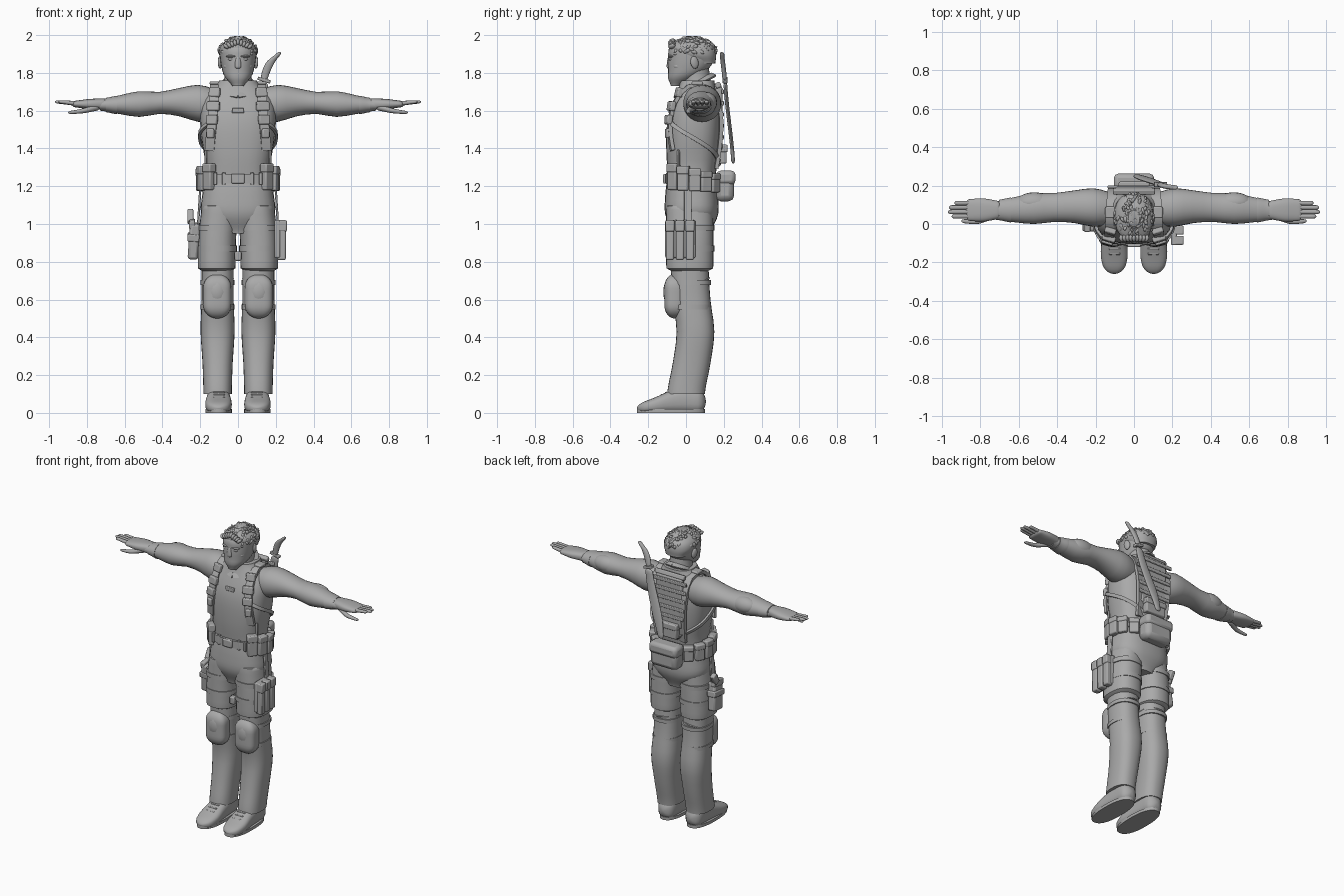
import bpy, bmesh, math, random
from mathutils import Vector, Matrix, Euler
from mathutils.bvhtree import BVHTree

random.seed(4)
default_cube = bpy.data.objects.get("Cube")
if default_cube:
    bpy.data.objects.remove(default_cube, do_unlink=True)

grey = bpy.data.materials.new("plain_grey")
grey.use_nodes = True
grey.diffuse_color = (.4, .4, .4, 1)
grey.node_tree.nodes["Principled BSDF"].inputs["Base Color"].default_value = grey.diffuse_color
SIDES = (("left", 1), ("right", -1))


def finish(name, bm, bevel=0, angle=50):
    bmesh.ops.recalc_face_normals(bm, faces=bm.faces)
    mesh = bpy.data.meshes.new(name)
    bm.to_mesh(mesh)
    bm.free()
    mesh.materials.append(grey)
    mesh.shade_smooth()
    mesh.set_sharp_from_angle(angle=math.radians(angle))
    obj = bpy.data.objects.new(name, mesh)
    bpy.context.scene.collection.objects.link(obj)
    if bevel:
        rounded = obj.modifiers.new("rounded", "BEVEL")
        rounded.width, rounded.segments = bevel, 2
    return obj


def sample(values, f):
    """Smooth curve through evenly spaced values; a plain number stays constant."""
    if not isinstance(values, tuple):
        return values
    last = len(values) - 1
    i = min(int(f * last), last - 1)
    t = f * last - i
    a, b, c, d = (values[max(0, min(last, i + k))] for k in (-1, 0, 1, 2))
    return b + t / 2 * (c - a + t * (2 * a - 5 * b + 4 * c - d + t * (3 * (b - c) + d - a)))


def bridge(bm, loops):
    for low, high in zip(loops, loops[1:]):
        for k in range(len(low)):
            bm.faces.new((low[k - 1], low[k], high[k], high[k - 1]))
    bm.faces.new(loops[0])
    bm.faces.new(loops[-1])


def loft(name, axis, span, u, v, wide, deep, side=1, power=2.4, dome=0, sides=28, steps=18):
    """Rounded tube along an axis; dome is the share of its length that closes at each end."""
    bm = bmesh.new()
    loops = []
    for step in range(steps + 1):
        f = (1 - math.cos(math.pi * step / steps)) / 2
        near = min(f, 1 - f)
        close = max(.1, math.sqrt(1 - (1 - near / dome) ** 2)) if near < dome else 1
        t = span[0] + f * (span[1] - span[0])
        loop = []
        for k in range(sides):
            c, d = math.cos(math.tau * k / sides), math.sin(math.tau * k / sides)
            p = sample(u, f) + close * sample(wide, f) * math.copysign(abs(c) ** (2 / power), c)
            q = sample(v, f) + close * sample(deep, f) * math.copysign(abs(d) ** (2 / power), d)
            x, y, z = {"x": (t, p, q), "y": (p, t, q), "z": (p, q, t)}[axis]
            loop.append(bm.verts.new((side * x, y, z)))
        loops.append(loop)
    bridge(bm, loops)
    return finish(name, bm)


def band(name, height, z, x, y, wide, deep, side=1, power=2.4):
    loft(name, "z", (z - height / 2, z + height / 2), x, y, wide, deep, side, power, steps=2)


def box(name, loc, size, rot=(0, 0, 0), bevel=.007):
    bm = bmesh.new()
    bmesh.ops.create_cube(bm, size=1)
    bm.transform(Matrix.LocRotScale(Vector(loc), Euler(rot), Vector(size)))
    finish(name, bm, bevel, 40)


def blobs(name, items, seg=16):
    """One object made of stretched balls: (location, radii, rotation)."""
    bm = bmesh.new()
    for loc, radii, rot in items:
        place = Matrix.LocRotScale(Vector(loc), Euler(rot), Vector(radii))
        bmesh.ops.create_uvsphere(bm, u_segments=seg, v_segments=seg // 2, radius=1, matrix=place)
    finish(name, bm, angle=80)


def ribbon(name, points, width, thick, centre):
    """Flat strap whose broad side faces away from a centre point."""
    bm = bmesh.new()
    loops = []
    for k, p in enumerate(points):
        along = (points[min(k + 1, len(points) - 1)] - points[max(k - 1, 0)]).normalized()
        across = along.cross(p - Vector(centre)).normalized()
        out = across.cross(along)
        loops.append([bm.verts.new(p + across * a * width / 2 + out * b * thick / 2)
                      for a, b in ((-1, -1), (1, -1), (1, 1), (-1, 1))])
    bridge(bm, loops)
    finish(name, bm, angle=40)


def pouch(name, degrees, z, height):
    """Flapped pouch on the belt, facing outward at the given heading."""
    a = math.radians(degrees)
    spot = Vector((.2 * math.cos(a), .03 + .15 * math.sin(a), z))
    turn = (0, 0, a + math.pi / 2)
    box(name, spot, (.06, .04, height), turn)
    box(name + "_flap", spot + Vector((0, 0, height / 3)), (.065, .047, height / 3), turn)


# Torso, with a way to find points on its surface
torso = loft("torso", "z", (1.2, 1.76), 0, (.03, .04, .06), (.17, .17, .19, .2, .19, .1),
             (.12, .14, .14, .09), power=2.6).data
skin = BVHTree.FromPolygons([v.co for v in torso.vertices], [p.vertices for p in torso.polygons])


def on_torso(start, heading, lift=.01):
    direction = Vector(heading).normalized()
    return skin.ray_cast(Vector(start), direction)[0] + direction * lift


# Trousers
loft("hips", "z", (.95, 1.25), 0, .03, (.09, .19, .19, .175), (.1, .14, .14, .13), power=2.6)
for name, s in SIDES:
    loft(name + "_thigh", "z", (.74, 1.12), (.113, .11, .09), .02, .1, .125, s, dome=.08)
    loft(name + "_shin", "z", (.1, .76), .108, (0, .03, .05, .03, .02), (.075, .08, .09, .085, .085), .1, s)
    blobs(name + "_trouser_folds", [((s * .11, .03, z), (.09, .1, .012), (tilt, s * tilt, 0))
                                    for z, tilt in ((.7, .15), (.54, -.2))], 20)
    # Boots
    height = (.025, .04, .06, .07, .06)
    loft(name + "_boot", "y", (-.26, .105), .103, height, (.05, .07, .065, .06, .055), height, s, 2.7, .12)
    band(name + "_boot_sole", .02, .01, .103, -.08, .07, .18, s)
    for k in range(4):
        box(name + "_boot_lace", (s * .1, -.08 - k * .025, .12 - k * .013), (.06, .01, .01), (.4, 0, 0), .003)
    # Knee pads and leg straps
    loft(name + "_knee_pad", "z", (.5, .735), .11, -.06, .075, .055, s, 3, .3)
    blobs(name + "_knee_cap", [((s * .11, -.09, .64), (.055, .03, .07), (0, 0, 0))])
    for z in (.56, .69):
        band(name + "_knee_strap", .025, z, .109, .03, .09, .103, s)
    for z in (.87, .98):
        band(name + "_thigh_strap", .03, z, .11, .02, .104, .13, s)

# Arms, gloves and hands
for name, s in SIDES:
    loft(name + "_arm", "x", (.1, .73), (.08, .09, .08, .07), (1.63, 1.645, 1.635, 1.63),
         (.08, .1, .085, .075, .08, .065, .047), (.08, .098, .075, .058, .068, .05, .03), s, 2.1)
    blobs(name + "_elbow_pad", [((s * .52, .11, 1.643), (.095, .055, .055), (0, 0, 0))], 20)
    loft(name + "_glove_cuff", "x", (.64, .7), .073, 1.63, (.065, .054), (.049, .038), s, 2.1)
    loft(name + "_hand", "x", (.69, .88), .073, 1.635, (.045, .06, .055), (.03, .027, .016), s, 2.6, .1)
    for k, tip in enumerate((.95, .97, .965, .935)):
        loft(name + "_finger", "x", (.84, tip), .04 + k * .023, (1.637, 1.647), .012, (.013, .009), s, 2, .15, 10)
    loft(name + "_thumb", "x", (.73, .9), (.045, .015, .015), (1.62, 1.6, 1.59), (.02, .015, .01),
         (.018, .013, .008), s, 2, .1, 12)

# Neck, head and face
loft("neck", "z", (1.69, 1.84), 0, (.065, .045), (.085, .072, .07), .075, power=2)
loft("head", "z", (1.73, 1.99), 0, (-.055, .01, .03, .03), (.03, .072, .088, .095, .092, .03),
     (.025, .08, .113, .122, .118, .05), power=2.2)
loft("nose", "z", (1.82, 1.89), 0, -.087, (.018, .017, .01), (.016, .014, .009), dome=.2, sides=12)
blobs("lips", [((0, -.077, z), (.025, .012, .005), (0, 0, 0)) for z in (1.798, 1.788)])
for name, s in SIDES:
    blobs(name + "_eye", [((s * .036, -.08, 1.872), (.016, .01, .008), (0, 0, 0))])
    blobs(name + "_brow", [((s * .038, -.08, 1.888), (.028, .013, .007), (0, 0, s * .35))])
    blobs(name + "_cheek", [((s * .05, -.045, 1.835), (.028, .025, .02), (0, 0, s * .5))])
    blobs(name + "_ear", [((s * .095, .045, 1.855), (.011, .022, .034), (.2, 0, s * .3))])

# Hair: a fitted cap with many small tufts
loft("hair_cap", "z", (1.85, 1.993), 0, (.085, .05, .03, .03), (.075, .1, .09, .03), (.07, .11, .115, .04))
tufts = []
for k in range(110):
    heading, lift = random.uniform(0, math.tau), random.uniform(0, 1.4)
    y = .035 + .12 * math.sin(heading) * math.cos(lift)
    z = 1.905 + .08 * math.sin(lift)
    if y > -.05 or z > 1.93:
        tufts.append(((.098 * math.cos(heading) * math.cos(lift), y, z), (.009, .02, .012),
                      [random.uniform(-.8, .8) for turn in range(3)]))
fringe = [((x * .016, -.075, 1.965 - abs(x) * .006), (.011, .022, .016), (.6, x * .2, 0)) for x in range(-4, 5)]
blobs("hair_tufts", tufts + fringe, 8)

# Collar and chest badge
for name, s in SIDES:
    arc = [math.pi * k / 8 for k in range(9)]
    ribbon(name + "_collar", [Vector((s * .082 * math.sin(a), .045 - .1 * math.cos(a), 1.735 - .055 * math.cos(a)))
                              for a in arc], .03, .012, (0, .06, 1.6))
box("chest_badge", on_torso((0, 0, 1.6), (0, -1, 0), 0), (.065, .016, .026), bevel=.004)

# Shoulder harness wrapped over the torso
for name, s in SIDES:
    turns = [k / 20 for k in range(21)]
    over = []
    for f in turns:
        a = math.radians(-45 + f * 285)
        over.append(on_torso((s * (.15 - .06 * f), .04, 1.5), (0, -math.cos(a), math.sin(a))))
    ribbon(name + "_shoulder_strap", over, .05, .02, (s * .12, .04, 1.5))
    around = []
    for f in turns:
        a = math.radians(-50 + f * 120)
        around.append(on_torso((0, .04, 1.56 - .25 * f), (s * math.cos(a), math.sin(a), 0)))
    ribbon(name + "_side_strap", around, .022, .014, (0, .04, 1.45))
    for k, width in enumerate((.04, .06, .07, .06)):
        spot = on_torso((s * (.145 - k * .007), .03, 1.48 + k * .072), (0, -1, 0), .02)
        box(name + "_strap_pouch", spot, (width, .03, .05), (-.08 * k, 0, s * .3))
    box(name + "_shoulder_buckle", on_torso((s * .12, .06, 1.6), (0, 0, 1), .015), (.06, .06, .02))
    box(name + "_harness_drop", (s * .17, -.04, 1.32), (.014, .014, .15))

# Back panel with webbing rows and small pack
box("back_panel", (0, .175, 1.56), (.2, .035, .34), bevel=.012)
for k in range(5):
    box("back_webbing", (0, .193, 1.46 + k * .06), (.23 + k * .012, .014, .024), bevel=.004)
box("upper_back_bar", (0, .17, 1.735), (.22, .03, .03), (.4, 0, 0))
box("back_pouch", (0, .19, 1.37), (.15, .05, .1))
box("back_pouch_flap", (0, .193, 1.4), (.16, .055, .04))

# Curved blade in a slanted sheath
loft("blade_sheath", "z", (1.32, 1.75), (.015, .135), (.25, .208), (.02, .036, .034, .027), .01, power=2, dome=.04)
box("blade_guard", (.138, .206, 1.762), (.07, .026, .018), (0, .3, 0), .004)
loft("blade_handle", "z", (1.76, 1.91), (.138, .15, .175, .22), (.205, .19), (.018, .022, .022, .012), .012,
     power=2, dome=.06, sides=16)

# Belt and its pouches
band("belt", .05, 1.24, 0, .03, .186, .14, power=2.6)
box("belt_buckle", (0, -.113, 1.24), (.07, .016, .052))
for x in (-.12, -.075, .075, .12):
    box("belt_loop", (x, -.105 + abs(x) / 8, 1.24), (.018, .018, .064), bevel=.003)
for name, s in SIDES:
    for k in range(5):
        pouch(name + "_belt_pouch", 90 - s * (130 - k * 23), 1.25 - k * .008, .14 - k * .01)
box("waist_pack", (0, .205, 1.2), (.2, .1, .16), bevel=.03)
box("waist_pack_flap", (0, .212, 1.245), (.21, .1, .075), bevel=.022)

# Left thigh magazine carrier
box("magazine_plate", (.208, -.03, .92), (.03, .16, .2))
for k in range(3):
    y = -.085 + k * .053
    box("magazine", (.23, y, .915), (.046, .043, .21))
    box("magazine_flap", (.233, y, .99), (.052, .047, .06))

# Right thigh holster with sidearm
box("holster", (-.233, .015, .91), (.055, .095, .19), (.1, .07, 0), .014)
box("holster_band", (-.236, .015, .93), (.063, .105, .04), (.1, .07, 0))
box("sidearm_slide", (-.243, .01, 1), (.032, .1, .045), (.15, 0, 0))
box("sidearm_grip", (-.252, .05, 1.04), (.032, .04, .075), (-.5, 0, 0))
for name, s in SIDES:
    box(name + "_holster_hanger", (s * .205, .01, 1.1), (.012, .04, .24), (0, s * -.06, 0), .004)
box("inner_thigh_clip", (0, -.05, .83), (.035, .04, .05))
